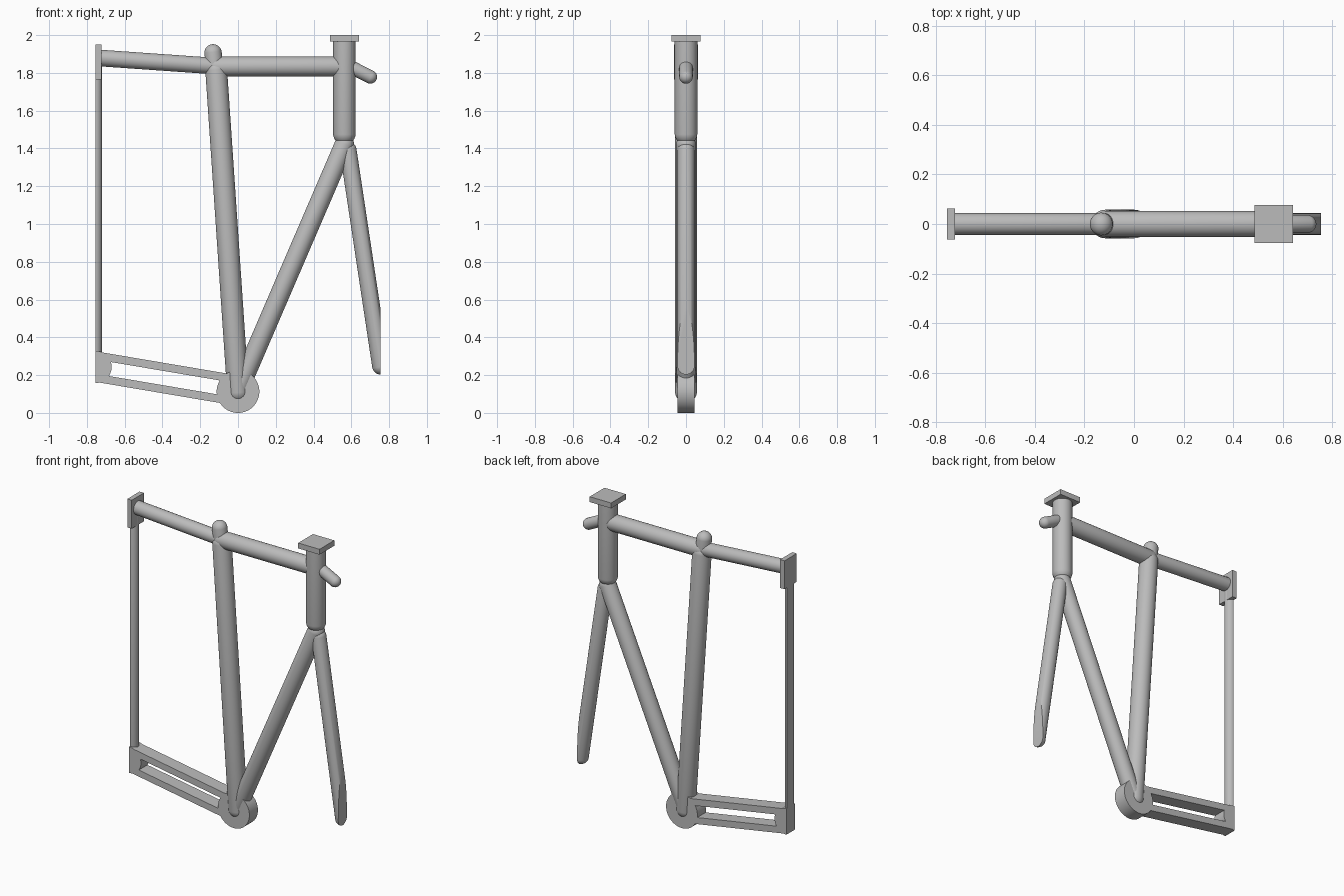
import bpy, bmesh, math
from mathutils import Vector, Matrix

old = bpy.data.objects.get("Cube")
if old:
    bpy.data.objects.remove(old, do_unlink=True)

grey = bpy.data.materials.new("plain grey")
grey.use_nodes = True
GREY = (0.5, 0.5, 0.5, 1)
grey.diffuse_color = GREY
grey.node_tree.nodes["Principled BSDF"].inputs["Base Color"].default_value = GREY

EDGE = 0.754       # side limit where the end parts are cut flat
HALF = 0.044       # half depth of the flat lower parts


def finish(name, bm):
    bmesh.ops.recalc_face_normals(bm, faces=bm.faces)
    mesh = bpy.data.meshes.new(name)
    bm.to_mesh(mesh)
    bm.free()
    mesh.materials.append(grey)
    obj = bpy.data.objects.new(name, mesh)
    bpy.context.collection.objects.link(obj)
    bpy.ops.object.select_all(action="DESELECT")
    obj.select_set(True)
    bpy.context.view_layer.objects.active = obj
    bpy.ops.object.shade_smooth_by_angle(angle=math.radians(35))
    return obj


def cut(bm, co, normal):
    """Slice off everything beyond a plane and cap the opening."""
    geom = bm.verts[:] + bm.edges[:] + bm.faces[:]
    res = bmesh.ops.bisect_plane(bm, geom=geom, plane_co=co, plane_no=normal, clear_outer=True)
    edges = [e for e in res["geom_cut"] if isinstance(e, bmesh.types.BMEdge)]
    if edges:
        bmesh.ops.contextual_create(bm, geom=edges)


def tube(name, start, end, radius, plane=None):
    """Round-ended tube between two (x, z) points."""
    a, b = Vector((start[0], 0, start[1])), Vector((end[0], 0, end[1]))
    axis = b - a
    bm = bmesh.new()
    bmesh.ops.create_uvsphere(bm, u_segments=32, v_segments=17, radius=radius)
    for v in bm.verts:
        if v.co.z > 0:
            v.co.z += axis.length
    turn = axis.to_track_quat("Z", "Y").to_matrix().to_4x4()
    bm.transform(Matrix.Translation(a) @ turn)
    if plane:
        cut(bm, *plane)
    return finish(name, bm)


def prism(name, points, half=HALF):
    """Outline of (x, z) points extruded through the depth."""
    bm = bmesh.new()
    face = bm.faces.new([bm.verts.new((x, -half, z)) for x, z in points])
    res = bmesh.ops.extrude_face_region(bm, geom=[face])
    new = [g for g in res["geom"] if isinstance(g, bmesh.types.BMVert)]
    bmesh.ops.translate(bm, verts=new, vec=(0, 2 * half, 0))
    return finish(name, bm)


def box(name, x0, x1, z0, z1, half):
    return prism(name, [(x0, z0), (x1, z0), (x1, z1), (x0, z1)], half)


def arc(cx, cz, r, start, end, steps):
    angles = [math.radians(start + (end - start) * i / steps) for i in range(steps + 1)]
    return [(cx + r * math.cos(t), cz + r * math.sin(t)) for t in angles]


left_plane = ((-EDGE, 0, 0), (-1, 0, 0))
right_plane = ((EDGE, 0, 0), (1, 0, 0))

# Main frame tubes
hub = (0, 0.113)
tube("seat_tube", hub, (-0.115, 1.81), 0.058)
tube("seat_post", (-0.115, 1.75), (-0.132, 1.906), 0.046)
tube("down_tube", hub, (0.563, 1.42), 0.052)
tube("top_tube", (-0.11, 1.834), (0.563, 1.834), 0.053)
tube("head_tube", (0.563, 1.48), (0.563, 1.985), 0.06, ((0, 0, 1.985), (0, 0, 1)))
tube("rear_top_tube", (-0.12, 1.836), (-0.75, 1.88), 0.044, left_plane)

# Front stub, head plate and fork
tube("stem_stub", (0.563, 1.848), (0.7, 1.779), 0.036)
box("head_plate", 0.487, 0.641, 1.965, 2.0, 0.076)
tube("fork_blade", (0.583, 1.39), (0.755, 0.248), 0.045, right_plane)

# Rear upright and its upper plate
box("rear_plate", -EDGE, -0.722, 1.765, 1.95, 0.063)
tube("rear_upright", (-0.755, 0.24), (-0.755, 1.85), 0.035, left_plane)

# Lower arms joining the bottom disc to the rear half disc
prism("bottom_disc", arc(hub[0], hub[1], 0.113, 0, 354.375, 63))
prism("rear_half_disc", arc(-EDGE, 0.243, 0.085, -90, 90, 32))
for name, top in (("upper_arm", 0.326), ("lower_arm", 0.207)):
    drop = 0.119
    prism(name, [(-EDGE, top), (-0.05, top - drop), (-0.05, top - drop - 0.043), (-EDGE, top - 0.043)])
